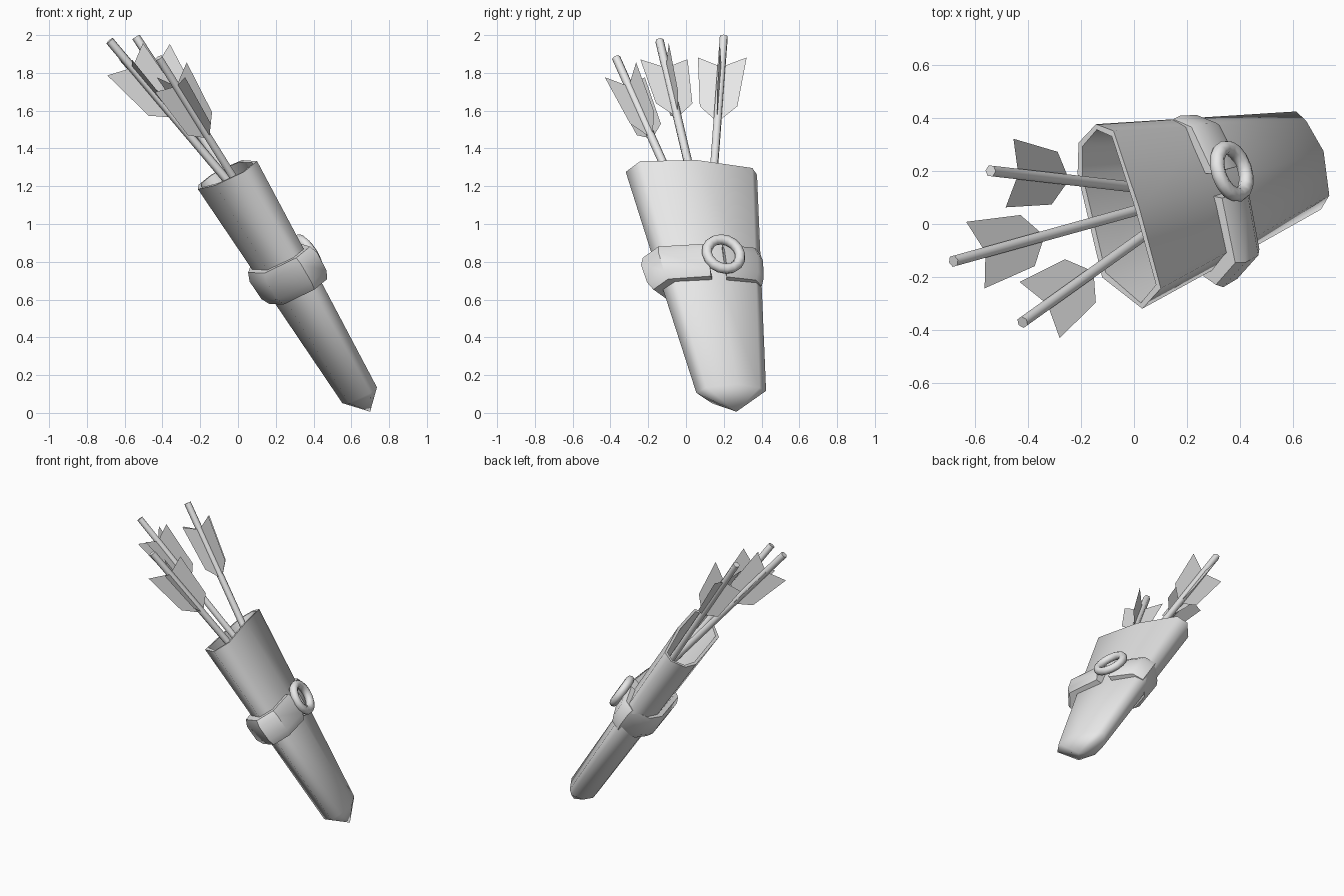
import bpy, bmesh, math
from mathutils import Vector, Matrix

cube = bpy.data.objects.get("Cube")
if cube:
    bpy.data.objects.remove(cube, do_unlink=True)

grey = bpy.data.materials.new("plain_grey")
grey.use_nodes = True
grey.diffuse_color = (0.8, 0.8, 0.8, 1)
grey.node_tree.nodes["Principled BSDF"].inputs["Base Color"].default_value = (0.8, 0.8, 0.8, 1)

# Slanted quiver frame: D runs down the length, W across, N out of the broad face
TOP = Vector((-0.06, 0.04, 1.25))
D = Vector((0.515, 0.154, -0.843)).normalized()
W = Vector((-0.32, 0.95, 0))
W = (W - D * W.dot(D)).normalized()
N = D.cross(W)
LENGTH = 1.36

# Matching cross-sections (across, out) at the mouth and at the lower end
MOUTH = [(0.345, 0.03), (0.3, -0.07), (0.19, -0.117), (-0.21, -0.137),
         (-0.37, -0.01), (-0.32, 0.097), (-0.01, 0.117), (0.3, 0.095)]
FOOT = [(0.175, 0.03), (0.13, -0.05), (0.04, -0.095), (-0.09, -0.1),
        (-0.205, 0), (-0.165, 0.055), (0, 0.092), (0.13, 0.06)]


def place(w, n, d):
    return TOP + W * w + N * n + D * d


def section(d):
    t = d / LENGTH
    return [Vector(a).lerp(Vector(b), t) for a, b in zip(MOUTH, FOOT)]


def finish(name, bm, angle=None):
    bmesh.ops.recalc_face_normals(bm, faces=bm.faces)
    mesh = bpy.data.meshes.new(name)
    bm.to_mesh(mesh)
    bm.free()
    mesh.materials.append(grey)
    obj = bpy.data.objects.new(name, mesh)
    bpy.context.collection.objects.link(obj)
    if angle:
        bpy.ops.object.select_all(action='DESELECT')
        obj.select_set(True)
        bpy.context.view_layer.objects.active = obj
        bpy.ops.object.shade_smooth_by_angle(angle=math.radians(angle))


def bridge(bm, a, b, closed=True):
    for i in range(len(a) if closed else len(a) - 1):
        j = (i + 1) % len(a)
        bm.faces.new((a[i], a[j], b[j], b[i]))


# Quiver body: inner floor, inner wall, rim, outer wall, pointed end
bm = bmesh.new()
rings = []
for d, sw, sn, lift in [(0.4, 0.88, 0.75, 0), (0, 0.94, 0.84, 0.03), (0, 1, 1, 0.03),
                        (LENGTH / 2, 1, 1, 0), (LENGTH, 1, 1, 0)]:
    # the narrow front side of the mouth stands a little higher
    rings.append([bm.verts.new(place(p.x * sw, p.y * sn, d - (lift if p.x < 0.1 else 0)))
                  for p in section(d)])
for a, b in zip(rings, rings[1:]):
    bridge(bm, a, b)
bm.faces.new(rings[0])
tip = bm.verts.new(place(0, 0, LENGTH + 0.115))
for i, v in enumerate(rings[-1]):
    bm.faces.new((v, rings[-1][(i + 1) % len(FOOT)], tip))
finish("quiver_body", bm, 80)

# Strap around the body, open where the ring sits
bm = bmesh.new()
BELT_D = 0.61
loops = []
for off, d in [(-0.02, -0.1), (0.032, -0.1), (0.052, -0.055), (0.052, 0.055), (0.032, 0.1), (-0.02, 0.1)]:
    s = section(BELT_D + d)
    path = [s[6].lerp(s[7], 0.25), s[7]] + s[:6] + [s[5].lerp(s[6], 0.88)]
    loop = []
    for p in path:
        out = Vector((p.x / 0.3, p.y / 0.1))
        if out.length > 1:
            out.normalize()
        # the strap sits tighter on the back side and looser on the front side
        shift = 0.02 if off > 0 else 0
        grow = 0.6 if out.x > 0 else 1.1
        loop.append(bm.verts.new(place(p.x + out.x * off * grow - shift, p.y + out.y * off * 1.05, BELT_D + d)))
    loops.append(loop)
for a, b in zip(loops, loops[1:] + loops[:1]):
    bridge(bm, a, b, closed=False)
for end in (0, -1):
    bm.faces.new([loop[end] for loop in loops])
finish("strap", bm, 50)

# Ring that joins the strap ends
bm = bmesh.new()
SEGS, SIDES, MAJOR, MINOR = 16, 8, 0.092, 0.028
rings = []
for i in range(SEGS):
    a = 2 * math.pi * i / SEGS
    ring = []
    for j in range(SIDES):
        b = 2 * math.pi * j / SIDES
        r = MAJOR + MINOR * math.cos(b)
        ring.append(bm.verts.new(place(0.025 + r * math.cos(a), 0.165 + MINOR * math.sin(b),
                                       0.59 + r * math.sin(a))))
    rings.append(ring)
for i in range(SEGS):
    bridge(bm, rings[i], rings[(i + 1) % SEGS])
finish("strap_ring", bm, 60)

# Arrows: hexagonal shaft and two crossed pairs of vanes
VANE = [(0, 0.19), (0.13, 0.13), (0.1, 0.44), (0, 0.54)]
ARROWS = {"back": ((-0.54, 0.2, 1.99), (-0.1, 0.15, 1.32)),
          "middle": ((-0.68, -0.14, 1.97), (-0.14, 0.01, 1.33)),
          "front": ((-0.42, -0.37, 1.88), (-0.07, -0.12, 1.32))}
for name, (end, low) in ARROWS.items():
    end, low = Vector(end), Vector(low)
    down = (low - end).normalized()
    side = down.cross(Vector((0, 0, 1))).normalized()
    up = side.cross(down)
    length = (low - end).length + 0.3
    bm = bmesh.new()
    frame = Matrix((side, up, down)).transposed().to_4x4()
    frame.translation = end + down * length / 2
    bmesh.ops.create_cone(bm, cap_ends=True, segments=6, radius1=0.023, radius2=0.023,
                          depth=length, matrix=frame)
    finish(name + "_arrow_shaft", bm, 65)
    bm = bmesh.new()
    for out in (side, -side, up, -up):
        bm.faces.new([bm.verts.new(end + out * o + down * t) for o, t in VANE])
    finish(name + "_arrow_vanes", bm)
